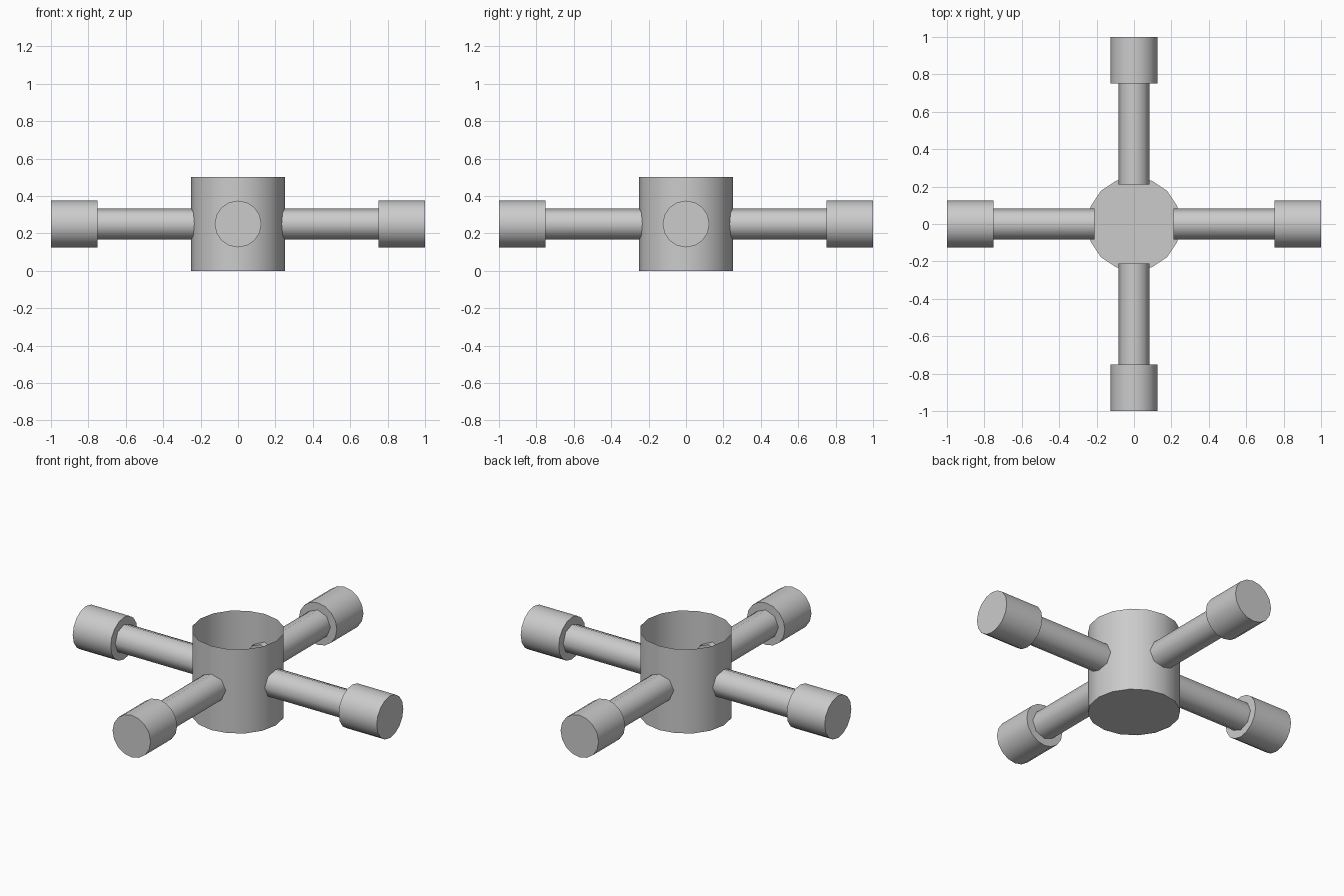
import bpy
import bmesh
from math import radians
from mathutils import Matrix, Vector

if "Cube" in bpy.data.objects:
    bpy.data.objects.remove(bpy.data.objects["Cube"])


def cylinder(bm, sides, radius, depth, matrix):
    return bmesh.ops.create_cone(bm, cap_ends=True, segments=sides, radius1=radius,
                                 radius2=radius, depth=depth, matrix=matrix)


def finish(bm, name):
    mesh = bpy.data.meshes.new(name)
    bm.to_mesh(mesh)
    bm.free()
    obj = bpy.data.objects.new(name, mesh)
    bpy.context.collection.objects.link(obj)
    bpy.ops.object.select_all(action='DESELECT')
    obj.select_set(True)
    bpy.context.view_layer.objects.active = obj
    bpy.ops.object.shade_smooth_by_angle(angle=radians(50))
    return obj


def radial_part(name, sides, radius, start, end, turn):
    # cylinder lying along +x, then swung around the hub
    bm = bmesh.new()
    matrix = (Matrix.Rotation(radians(turn), 4, 'Z')
              @ Matrix.Translation(((start + end) / 2, 0, 0.25))
              @ Matrix.Rotation(radians(90), 4, 'Y'))
    cylinder(bm, sides, radius, end - start, matrix)
    return finish(bm, name)


# Hub: thin-walled cup, open at the top
bm = bmesh.new()
cylinder(bm, 16, 0.25, 0.5, Matrix.Translation((0, 0, 0.25)))
bm.normal_update()
top = [f for f in bm.faces if f.normal.z > 0.9]
bmesh.ops.delete(bm, geom=top, context='FACES_ONLY')
finish(bm, "hub_cup")

# Four arms poking through the cup wall, each with a thicker end cap
for side, turn in (("right", 0), ("back", 90), ("left", 180), ("front", 270)):
    radial_part(side + "_arm", 8, 0.083, 0.21, 0.79, turn)
    radial_part(side + "_end_cap", 16, 0.125, 0.75, 1.0, turn)
